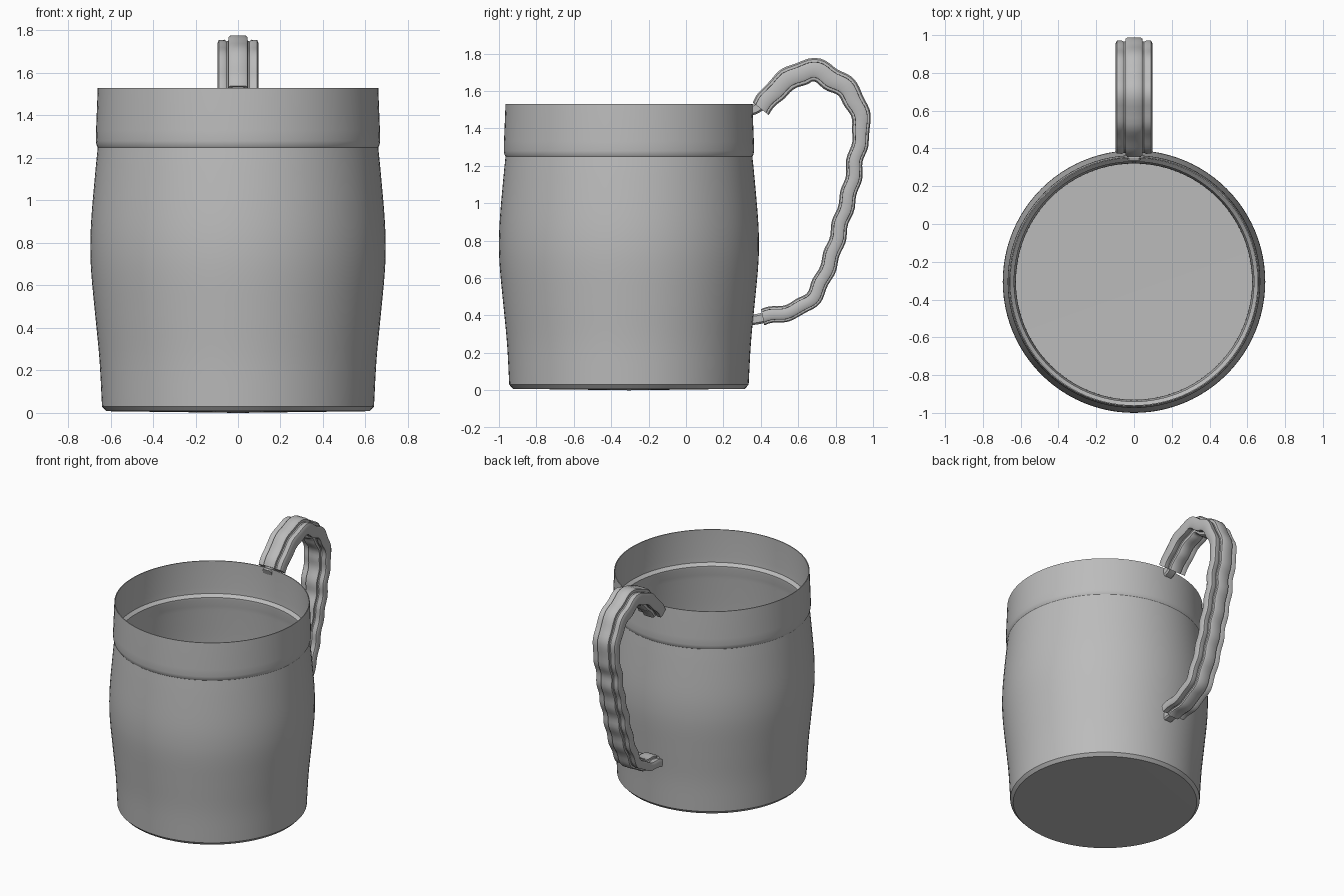
import bpy, bmesh, math
from mathutils import Vector

cube = bpy.data.objects.get("Cube")
if cube:
    bpy.data.objects.remove(cube, do_unlink=True)

CUP_Y = -0.305

metal = bpy.data.materials.new("plain_grey")
metal.use_nodes = True
GREY = (0.5, 0.5, 0.5, 1)
metal.diffuse_color = GREY
metal.node_tree.nodes["Principled BSDF"].inputs["Base Color"].default_value = GREY


def finish(name, bm, angle):
    bmesh.ops.recalc_face_normals(bm, faces=bm.faces)
    mesh = bpy.data.meshes.new(name)
    bm.to_mesh(mesh)
    bm.free()
    obj = bpy.data.objects.new(name, mesh)
    bpy.context.collection.objects.link(obj)
    mesh.materials.append(metal)
    bpy.ops.object.select_all(action="DESELECT")
    obj.select_set(True)
    bpy.context.view_layer.objects.active = obj
    bpy.ops.object.shade_smooth_by_angle(angle=math.radians(angle))
    return obj


def smooth_path(points, steps):
    """Catmull-Rom curve through the points."""
    pts = [Vector(p) for p in points]
    pts = [2 * pts[0] - pts[1]] + pts + [2 * pts[-1] - pts[-2]]
    out = []
    for a, b, c, d in zip(pts, pts[1:], pts[2:], pts[3:]):
        for i in range(steps):
            t = i / steps
            out.append(0.5 * (2 * b + (c - a) * t + (2 * a - 5 * b + 4 * c - d) * t * t
                              + (3 * b - a - 3 * c + d) * t ** 3))
    return out + [pts[-2]]


def lathe(name, profile, y, segments=96):
    bm = bmesh.new()
    verts = [bm.verts.new((r, 0, z)) for r, z in profile]
    edges = [bm.edges.new(pair) for pair in zip(verts, verts[1:])]
    bmesh.ops.spin(bm, geom=verts + edges, cent=(0, 0, 0), axis=(0, 0, 1),
                   angle=math.tau, steps=segments, use_duplicate=False)
    bmesh.ops.remove_doubles(bm, verts=bm.verts, dist=0.0005)
    bmesh.ops.translate(bm, vec=(0, y, 0), verts=bm.verts)
    return finish(name, bm, 35)


def sweep(name, path, section, wave=0.0, swell=None):
    """Sweep an (x, normal) section along a (y, z) path."""
    bm = bmesh.new()
    rings, length = [], 0.0
    for i, p in enumerate(path):
        before, after = path[max(i - 1, 0)], path[min(i + 1, len(path) - 1)]
        length += (p - before).length
        t = (after - before).normalized()
        n = Vector((-t.y, t.x))
        shift = wave * math.sin(length * math.tau / 0.17)
        k = swell(p) if swell else 1.0
        ring = []
        for x, h in section:
            q = p + n * (h * k + shift)
            ring.append(bm.verts.new((x, q.x, q.y)))
        rings.append(ring)
    for a, b in zip(rings, rings[1:]):
        for j in range(len(a)):
            m = (j + 1) % len(a)
            bm.faces.new((a[j], a[m], b[m], b[j]))
    bm.faces.new(rings[0])
    bm.faces.new(rings[-1])
    return finish(name, bm, 40)


# Cup: underside, bulging wall, raised collar, then the inside down to the floor
belly = smooth_path([(0.64, 0.03), (0.652, 0.25), (0.672, 0.46), (0.69, 0.65),
                     (0.695, 0.78), (0.69, 0.92), (0.672, 1.13), (0.66, 1.25)], 4)
outer = [(0, 0), (0.62, 0.008), *[tuple(p) for p in belly],
         (0.666, 1.26), (0.669, 1.28), (0.668, 1.33), (0.66, 1.53)]
inner = [(0.654, 1.53), (0.658, 1.33), (0.656, 1.285), (0.635, 1.265), (0.635, 1.25)]
inner += [(p.x - 0.02, p.y) for p in reversed(belly) if 0.1 < p.y < 1.22]
inner += [(0.625, 0.04), (0, 0.035)]
lathe("cup_body", outer + inner, CUP_Y)

# Handle: ribbed strap with a raised middle rib on both faces
quarter = [(0.097, 0.022), (0.09, 0.035), (0.064, 0.036), (0.053, 0.029),
           (0.046, 0.032), (0.044, 0.047), (0.034, 0.054)]
half = quarter + [(-x, h) for x, h in reversed(quarter)]
strap = half + [(-x, -h) for x, h in half]
spine = smooth_path([(0.40, 1.505), (0.50, 1.625), (0.66, 1.71), (0.79, 1.66),
                     (0.89, 1.57), (0.94, 1.41), (0.91, 1.25), (0.885, 1.10),
                     (0.83, 0.90), (0.78, 0.72), (0.70, 0.53), (0.63, 0.455),
                     (0.55, 0.42), (0.41, 0.39)], 7)
sweep("handle_strap", spine, strap, wave=0.006,
      swell=lambda p: 0.82 + 0.35 * min(max((p.y - 1.35) / 0.3, 0), 1))

# Narrow tongues joining the strap to the cup
tongue = [(0.036, 0.018), (0.026, 0.028), (-0.026, 0.028), (-0.036, 0.018),
          (-0.036, -0.018), (-0.026, -0.028), (0.026, -0.028), (0.036, -0.018)]
for name, ends in (("upper_tongue", [(0.345, 1.495), (0.38, 1.51), (0.44, 1.55)]),
                   ("lower_tongue", [(0.345, 0.375), (0.39, 0.382), (0.45, 0.395)])):
    sweep(name, smooth_path(ends, 3), tongue)
